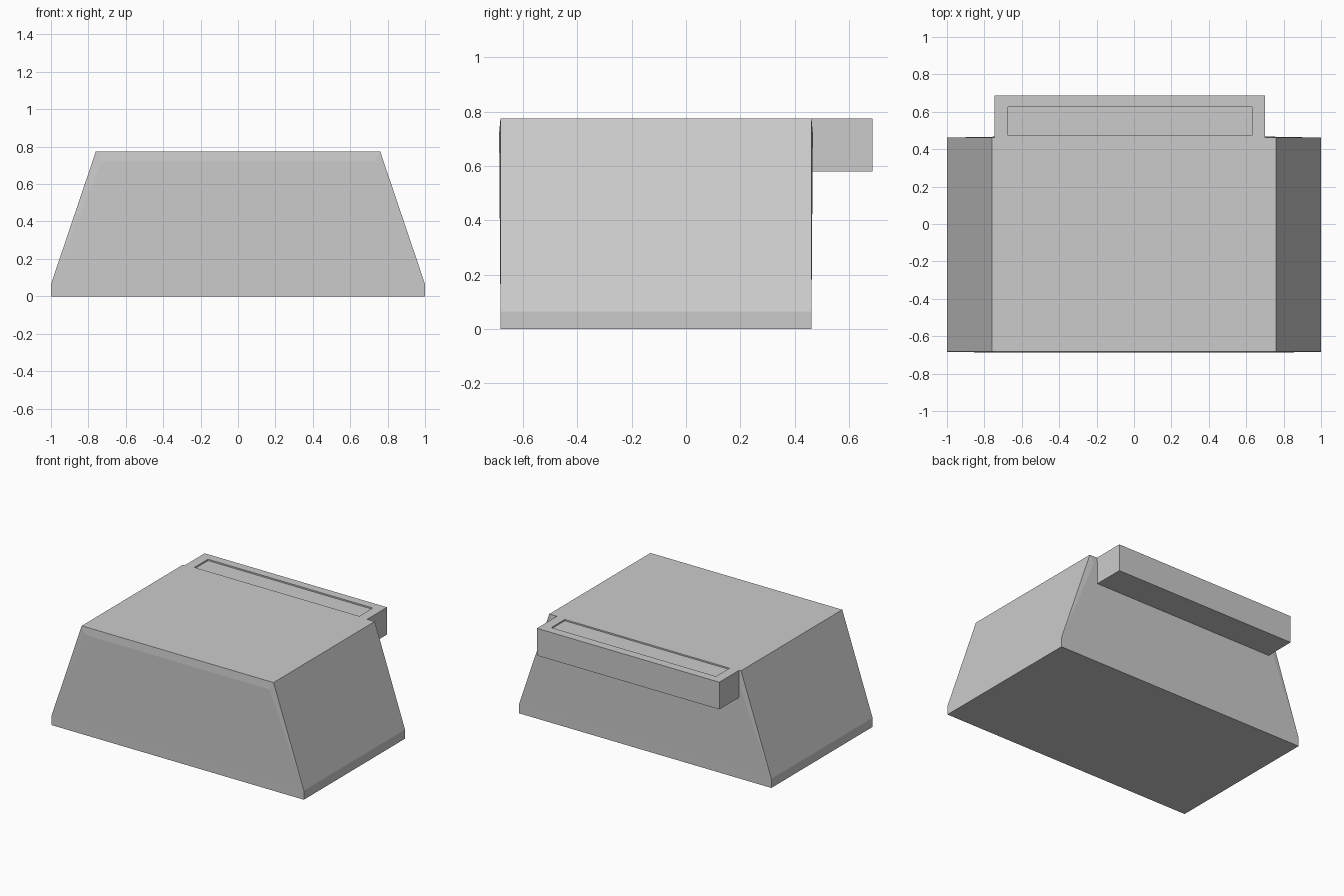
import bpy, bmesh

if "Cube" in bpy.data.objects:
    bpy.data.objects.remove(bpy.data.objects["Cube"])

FRONT, BACK, REAR = -0.683, 0.462, 0.687
TOP = 0.775
BULGE = 0.005


def finish(bm, name):
    bmesh.ops.recalc_face_normals(bm, faces=bm.faces[:])
    mesh = bpy.data.meshes.new(name)
    bm.to_mesh(mesh)
    bm.free()
    obj = bpy.data.objects.new(name, mesh)
    bpy.context.collection.objects.link(obj)
    return obj


# Tapered body: trapezoid outline with faintly bulged front and back panels
outline = [(-1, 0), (1, 0), (1, 0.065), (0.76, TOP), (-0.76, TOP), (-1, 0.065)]
bm = bmesh.new()
rings = []
for y, out in ((FRONT, -BULGE), (BACK, BULGE)):
    ring = [bm.verts.new((x, y, z)) for x, z in outline]
    right, left = [bm.verts.new((s * 0.73, y + out, 0.72)) for s in (1, -1)]
    bm.faces.new((ring[0], ring[1], ring[2], ring[5]))
    bm.faces.new((ring[5], ring[2], right, left))
    bm.faces.new((left, right, ring[3], ring[4]))
    bm.faces.new((ring[2], ring[3], right))
    bm.faces.new((ring[4], ring[5], left))
    rings.append(ring)
for i in range(6):
    j = (i + 1) % 6
    bm.faces.new((rings[0][i], rings[0][j], rings[1][j], rings[1][i]))
finish(bm, "body")

# Rear ledge with a shallow recess in its top
bm = bmesh.new()
bmesh.ops.create_cube(bm, size=1)
for v in bm.verts:
    v.co = (-0.745 if v.co.x < 0 else 0.70,
            BACK if v.co.y < 0 else REAR,
            0.58 if v.co.z < 0 else TOP)
bm.normal_update()
top = max(bm.faces, key=lambda f: f.calc_center_median().z)
bmesh.ops.inset_region(bm, faces=[top], thickness=0.03)
for v in top.verts:
    v.co.x = -0.675 if v.co.x < 0 else 0.63
    v.co.y = 0.472 if v.co.y < 0.57 else 0.625
floor = bmesh.ops.extrude_discrete_faces(bm, faces=[top])["faces"][0]
for v in floor.verts:
    v.co.z -= 0.01
finish(bm, "rear_ledge")
